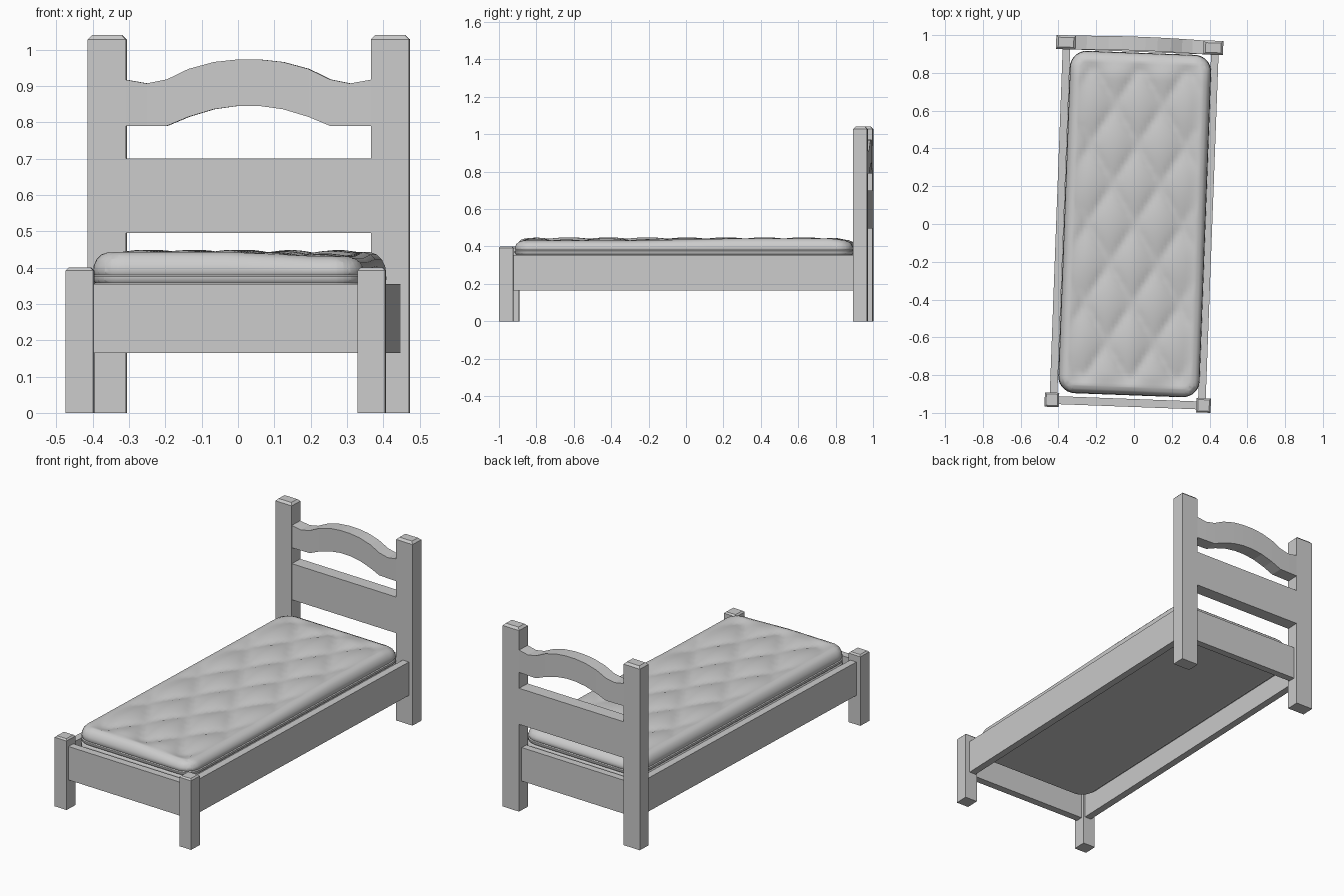
import bpy, bmesh, math
from mathutils import Matrix

if "Cube" in bpy.data.objects:
    bpy.data.objects.remove(bpy.data.objects["Cube"])

# the whole bed is turned slightly about z
TURN = Matrix.Rotation(math.radians(-2.14), 4, 'Z')


def finish(name, bm):
    bmesh.ops.recalc_face_normals(bm, faces=bm.faces)
    bm.transform(TURN)
    me = bpy.data.meshes.new(name)
    bm.to_mesh(me)
    bm.free()
    ob = bpy.data.objects.new(name, me)
    bpy.context.collection.objects.link(ob)
    return ob


def box(name, x0, x1, y0, y1, z0, z1, chamfer=0.0):
    bm = bmesh.new()
    bmesh.ops.create_cube(bm, size=1)
    for v in bm.verts:
        v.co = ((x0, x1)[v.co.x > 0], (y0, y1)[v.co.y > 0], (z0, z1)[v.co.z > 0])
    if chamfer:
        top = [e for e in bm.edges if all(v.co.z > z1 - 1e-5 for v in e.verts)]
        bmesh.ops.bevel(bm, geom=top, offset=chamfer, segments=1, affect='EDGES')
    return finish(name, bm)


def clamp(t):
    return min(1, max(0, t))


# Posts, with chamfered tops
HX, HY0, HY1 = -0.0055, 0.9105, 0.9855
for side, s in (("left", -1), ("right", 1)):
    cx = HX + s * 0.39
    box(f"head_post_{side}", cx - 0.0525, cx + 0.0525, HY0, HY1, 0, 1.04, 0.012)
    cx = 0.002 + s * 0.402
    box(f"foot_post_{side}", cx - 0.038, cx + 0.038, -0.984, -0.908, 0, 0.40, 0.008)
    # Side rails
    xs = sorted((0.001 + s * 0.373, 0.001 + s * 0.413))
    box(f"side_rail_{side}", xs[0], xs[1], -0.92, 0.925, 0.165, 0.355)

# Cross boards: thin end rails and a full-depth head panel
box("foot_rail", -0.37, 0.374, -0.968, -0.926, 0.165, 0.355)
box("head_rail", HX - 0.345, HX + 0.345, 0.922, 0.962, 0.165, 0.355)
box("head_panel", HX - 0.345, HX + 0.345, HY0 + 0.001, HY1 - 0.001, 0.495, 0.70)

# Arched top board: mirrored half profile (x, top z, bottom z), bowed slightly back
half = [(0.342, 0.918, 0.79), (0.28, 0.907, 0.79), (0.225, 0.918, 0.79),
        (0.165, 0.947, 0.815), (0.095, 0.966, 0.836), (0.03, 0.973, 0.845)]
prof = [(-x, t, b) for x, t, b in half] + half[::-1]
bm = bmesh.new()
cols = []
for x, t, b in prof:
    bow = 0.007 * (1 - (x / 0.342) ** 2)
    y0, y1 = HY0 + 0.001 + bow, HY1 - 0.001 + bow
    cols.append([bm.verts.new((HX + x, y, z)) for y, z in ((y0, b), (y1, b), (y1, t), (y0, t))])
for p, q in zip(cols, cols[1:]):
    for i in range(4):
        bm.faces.new((p[i], p[(i + 1) % 4], q[(i + 1) % 4], q[i]))
bm.faces.new(cols[0])
bm.faces.new(cols[-1])
finish("head_arch", bm)

# Mattress: rounded rectangle rings following a side profile
A, B, R, TOP = 0.375, 0.907, 0.09, 0.443


def outline(inset):
    a, b, r = A - inset, B - inset, R - inset
    pts = []
    for k, (sx, sy) in enumerate(((1, 1), (-1, 1), (-1, -1), (1, -1))):
        for i in range(8):
            t = math.pi / 2 * (k + i / 7)
            pts.append((sx * (a - r) + r * math.cos(t), sy * (b - r) + r * math.sin(t)))
    return pts


profile = [(0.02, 0.27), (0, 0.285), (0, 0.35), (0.008, 0.358), (0.001, 0.366),
           (0.001, 0.376), (0.006, 0.38), (0.002, 0.388), (0.004, 0.405),
           (0.012, 0.423), (0.025, 0.436), (0.045, TOP)]
bm = bmesh.new()
rings = [[bm.verts.new((x, y, z)) for x, y in outline(d)] for d, z in profile]
for p, q in zip(rings, rings[1:]):
    n = len(p)
    for i in range(n):
        bm.faces.new((p[i], p[(i + 1) % n], q[(i + 1) % n], q[i]))
bm.faces.new(rings[0])
bm.faces.new(rings[-1])
# slice into a fine grid so the top can be quilted
for axis, extent, count in ((0, A, 40), (1, B, 90)):
    for i in range(1, count):
        co, no = [0, 0, 0], [0, 0, 0]
        co[axis], no[axis] = -extent + 2 * extent * i / count, 1
        bmesh.ops.bisect_plane(bm, geom=bm.verts[:] + bm.edges[:] + bm.faces[:],
                               dist=1e-5, plane_co=co, plane_no=no)
# diamond puffs fading at the border, rounder head end, sag at the front right
for v in bm.verts:
    x, y, z = v.co
    v.co.x += 0.004
    fade = clamp((min(A - abs(x), B - abs(y)) - 0.045) / 0.06) if z > TOP - 1e-4 else 0
    u, w = math.pi * x / 0.25, math.pi * y / 0.42
    puff = abs(math.sin(u + w) * math.sin(u - w)) ** 0.6
    sag = 0.012 * clamp(x / 0.25) * clamp((0.3 - y) / 0.6)
    sag += 0.012 * clamp((y - 0.78) / 0.1)
    v.co.z += fade * 0.022 * (puff - 0.75) - sag * clamp((z - 0.38) / 0.06)
mattress = finish("mattress", bm)
bpy.ops.object.select_all(action='DESELECT')
mattress.select_set(True)
bpy.context.view_layer.objects.active = mattress
bpy.ops.object.shade_smooth_by_angle(angle=math.radians(50))
